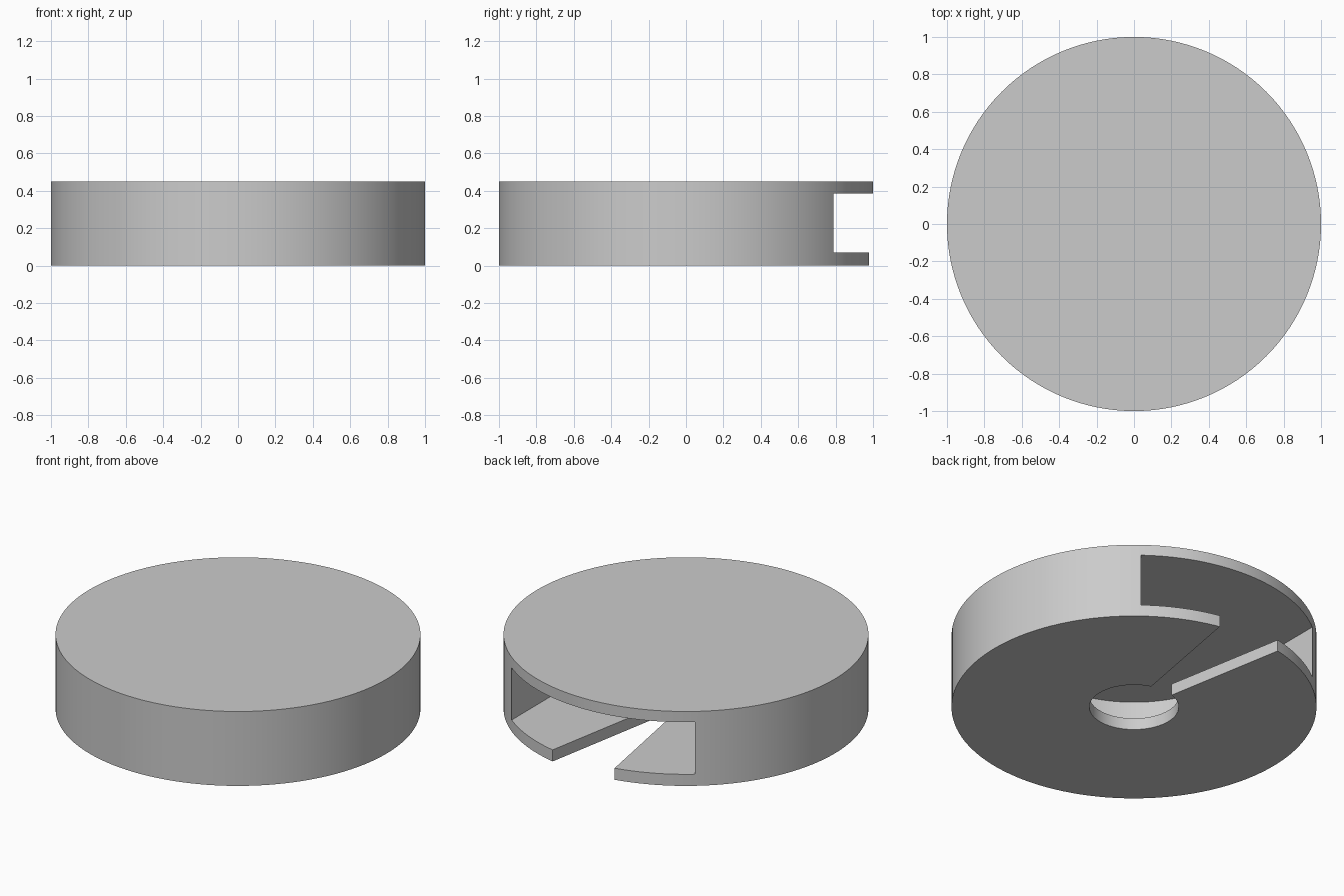
import bpy
import bmesh
from math import cos, sin, pi, radians

if "Cube" in bpy.data.objects:
    bpy.data.objects.remove(bpy.data.objects["Cube"])

HEIGHT = 0.45
FLOOR, CEILING = 0.07, 0.385   # heights of the inner channel
CHANNEL_R = 0.613
HOLE_R = 0.245

grey = bpy.data.materials.new("light_grey")
grey.use_nodes = True
colour = (0.6, 0.6, 0.6, 1)
grey.diffuse_color = colour
grey.node_tree.nodes["Principled BSDF"].inputs["Base Color"].default_value = colour


def arc(radius, start, end, steps):
    """Points along an arc, both ends included."""
    angles = [start + (end - start) * i / steps for i in range(steps + 1)]
    return [(radius * cos(a), radius * sin(a)) for a in angles]


def prism(name, outline, bottom, top):
    """Extrude a flat outline straight up."""
    bm = bmesh.new()
    face = bm.faces.new([bm.verts.new((x, y, bottom)) for x, y in outline])
    raised = bmesh.ops.extrude_face_region(bm, geom=[face])
    verts = [v for v in raised["geom"] if isinstance(v, bmesh.types.BMVert)]
    bmesh.ops.translate(bm, verts=verts, vec=(0, 0, top - bottom))
    bmesh.ops.recalc_face_normals(bm, faces=bm.faces)
    mesh = bpy.data.meshes.new(name)
    bm.to_mesh(mesh)
    bm.free()
    mesh.materials.append(grey)
    obj = bpy.data.objects.new(name, mesh)
    bpy.context.collection.objects.link(obj)
    return obj


# Round body
body = prism("disc_body", arc(1, 0, 2 * pi, 128)[:-1], 0, HEIGHT)

# Channel with a round inner end, open at the back
channel = [(CHANNEL_R, 1.2), (-CHANNEL_R, 1.2)] + arc(CHANNEL_R, pi, 2 * pi, 64)
# Flared slot through the floor, joining the centre hole
slot = [(-0.049, 0.1), (0.049, 0.1), (0.229, 1.1), (-0.229, 1.1)]

cutters = [
    prism("channel_cutter", channel, FLOOR, CEILING),
    prism("hole_cutter", arc(HOLE_R, 0, 2 * pi, 64)[:-1], -0.1, 0.2),
    prism("slot_cutter", slot, -0.1, 0.2),
]

bpy.ops.object.select_all(action="DESELECT")
body.select_set(True)
bpy.context.view_layer.objects.active = body
for cutter in cutters:
    cutter.hide_render = True
    cut = body.modifiers.new(cutter.name, "BOOLEAN")
    cut.operation = "DIFFERENCE"
    cut.solver = "EXACT"
    cut.object = cutter
    bpy.ops.object.modifier_apply(modifier=cut.name)
    bpy.data.objects.remove(cutter)

bpy.ops.object.shade_smooth_by_angle(angle=radians(30))
